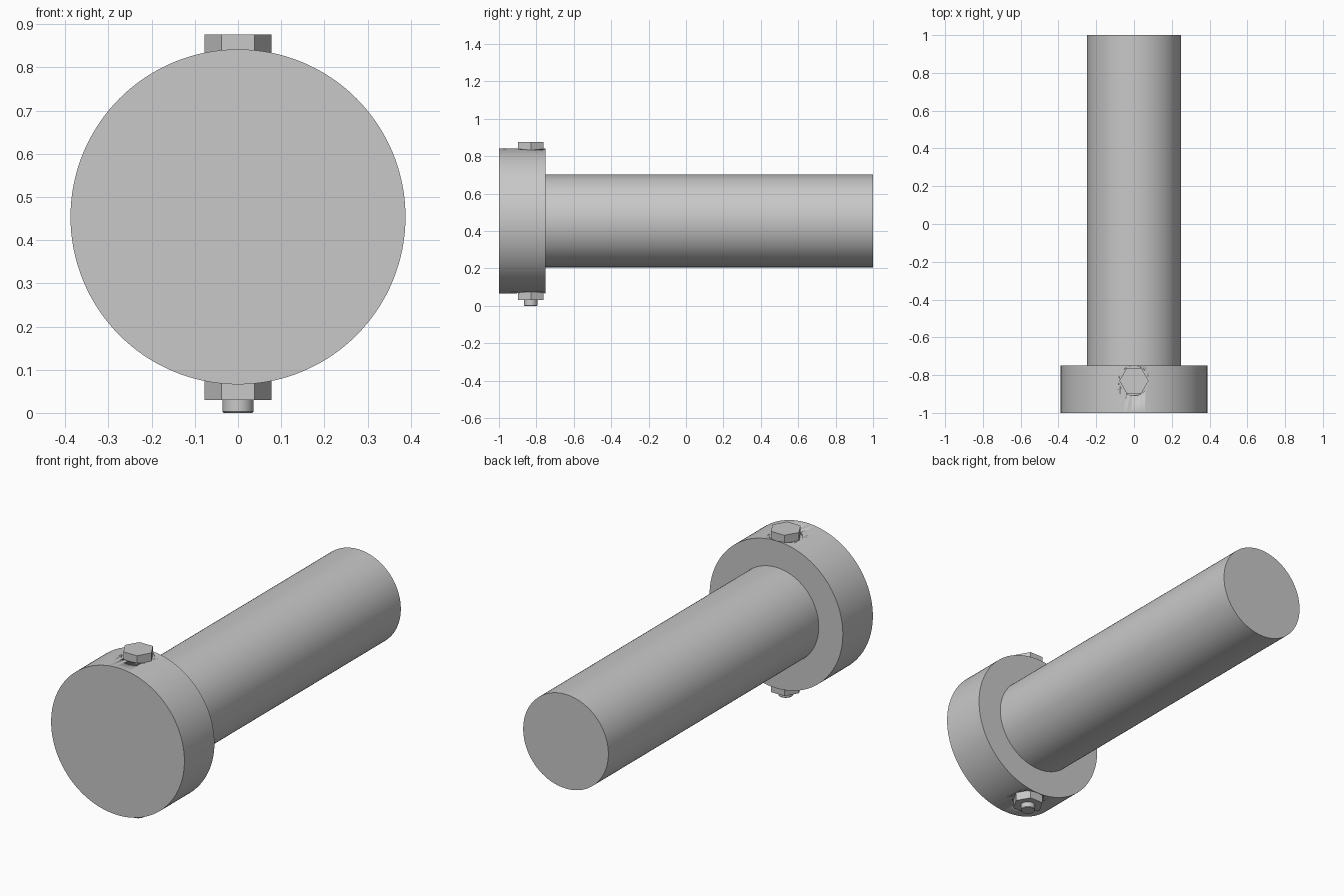
import bpy
import math

if "Cube" in bpy.data.objects:
    bpy.data.objects.remove(bpy.data.objects["Cube"], do_unlink=True)

AXIS_Z = 0.454      # height of the pin axis
HEAD_R = 0.388
BOLT_Y = -0.83      # cross bolt position along the pin
SEAT = 0.379        # distance from the axis to the bolt seats

steel = bpy.data.materials.new("grey steel")
steel.use_nodes = True
grey = (0.58, 0.58, 0.58, 1)
steel.diffuse_color = grey
steel.node_tree.nodes["Principled BSDF"].inputs["Base Color"].default_value = grey


def cylinder(name, radius, start, end, along_y=False, sides=96):
    """Cylinder between two coordinates, along the pin or vertical at the bolt."""
    middle = (start + end) / 2
    place = (0, middle, AXIS_Z) if along_y else (0, BOLT_Y, middle)
    bpy.ops.mesh.primitive_cylinder_add(
        vertices=sides, radius=radius, depth=end - start, location=place)
    obj = bpy.context.object
    obj.name = name
    if along_y:
        obj.rotation_euler.x = math.pi / 2
    elif sides == 6:
        obj.rotation_euler.z = math.pi / 6   # hexagon corners face left and right
    obj.data.materials.append(steel)
    if sides > 6:
        bpy.ops.object.shade_smooth_by_angle(angle=math.radians(30))
    return obj


# Pin
head = cylinder("pin_head", HEAD_R, -1, -0.75, along_y=True, sides=128)
cylinder("pin_shaft", 0.248, -0.76, 1, along_y=True)

# Round flat seats cut into the head under the bolt and the nut
for name, low, high in (("upper_seat_cutter", AXIS_Z + SEAT, 1.0),
                        ("lower_seat_cutter", -0.1, AXIS_Z - SEAT)):
    cutter = cylinder(name, 0.079, low, high, sides=48)
    cutter.hide_render = True
    cutter.display_type = 'WIRE'
    cut = head.modifiers.new(name, 'BOOLEAN')
    cut.operation = 'DIFFERENCE'
    cut.solver = 'EXACT'
    cut.object = cutter
    cutter.hide_set(True)

# Cross bolt with its nut
cylinder("bolt_head", 0.0775, AXIS_Z + SEAT - 0.002, 0.876, sides=6)
cylinder("bolt_nut", 0.0775, 0.03, AXIS_Z - SEAT + 0.002, sides=6)
stud = cylinder("bolt_stud", 0.036, 0, 0.06, sides=48)
chamfer = stud.modifiers.new("end_chamfer", 'BEVEL')
chamfer.width = 0.003
chamfer.limit_method = 'ANGLE'
chamfer.angle_limit = math.radians(40)
